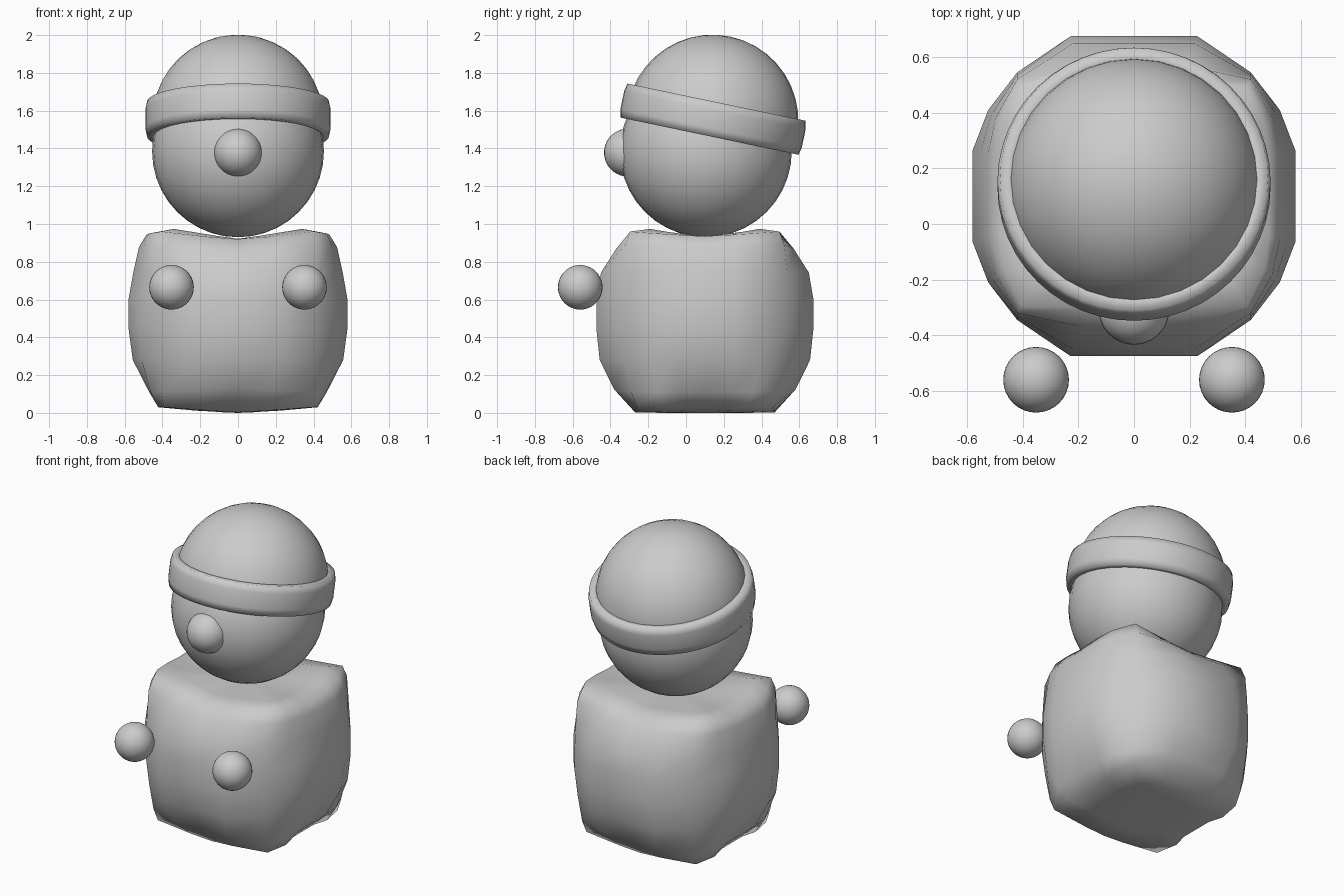
import bpy, bmesh, math
from mathutils import Matrix, Vector

if "Cube" in bpy.data.objects:
    bpy.data.objects.remove(bpy.data.objects["Cube"])

grey = bpy.data.materials.new("plain_grey")
grey.diffuse_color = (0.6, 0.6, 0.6, 1)
grey.use_nodes = True
grey.node_tree.nodes["Principled BSDF"].inputs["Base Color"].default_value = grey.diffuse_color

CY = 0.105                      # depth of the body and head axis
TILT = math.radians(-11.8)      # hat leans backwards
HAT = Vector((0, 0.14, 1.55))


def finish(name, bm):
    bmesh.ops.recalc_face_normals(bm, faces=bm.faces)
    for f in bm.faces:
        f.smooth = True
    me = bpy.data.meshes.new(name)
    bm.to_mesh(me)
    bm.free()
    me.materials.append(grey)
    ob = bpy.data.objects.new(name, me)
    bpy.context.collection.objects.link(ob)
    return ob


def ball(name, loc, r, tilt=0.0):
    bm = bmesh.new()
    bmesh.ops.create_uvsphere(bm, u_segments=32, v_segments=20, radius=r)
    bm.transform(Matrix.Translation(loc) @ Matrix.Rotation(tilt, 4, 'X'))
    return finish(name, bm)


def skin(bm, rings):
    for a, b in zip(rings, rings[1:]):
        n = len(a)
        for i in range(n):
            j = (i + 1) % n
            bm.faces.new((a[i], a[j], b[j], b[i]))


def cap(bm, ring, z):
    c = bm.verts.new((0, CY, z))
    for i in range(len(ring)):
        bm.faces.new((ring[i], ring[(i + 1) % len(ring)], c))


# Body: rounded block, each level gives
# side half width, front half depth, corner x, corner y, and heights at side, front, corner
LEVELS = [
    (.22, .22, .20, .20, .012, .000, .012),
    (.395, .37, .395, .36, .03, .003, .03),
    (.47, .48, .405, .39, .11, .13, .11),
    (.557, .557, .415, .42, .28, .28, .28),
    (.58, .575, .42, .445, .45, .45, .45),
    (.58, .575, .42, .445, .60, .60, .60),
    (.553, .55, .42, .435, .75, .74, .75),
    (.525, .47, .42, .42, .87, .86, .89),
    (.485, .40, .405, .395, .935, .92, .96),
    (.37, .29, .34, .29, .935, .922, .974),
]


def body_ring(bm, lv):
    X, Y, cx, cy, zs, zf, zc = lv
    k = X / .58
    m = Y / .58
    quarter = [
        (X, 0, zs),
        (X, .165 * k, zs * .7 + zc * .3),
        (X * .4 + cx * .6 + .04 * k, .31 * k, zs * .4 + zc * .6),
        (cx, cy, zc),
        (.23 * m, Y, zf * .7 + zc * .3),
    ]
    front = (0, Y, zf)
    pts = quarter + [front]
    pts += [(-x, y, z) for x, y, z in reversed(quarter)]
    pts += [(x, -y, z) for x, y, z in reversed(pts[1:-1])]
    return [bm.verts.new((x, y + CY - .005, z)) for x, y, z in pts]


bm = bmesh.new()
rings = [body_ring(bm, lv) for lv in LEVELS]
skin(bm, rings)
cap(bm, rings[0], 0.0)
cap(bm, rings[-1], .915)
finish("body", bm)

# Head, nose and floating hands
ball("head", (0, CY, 1.385), .455)
ball("nose", (0, -.307, 1.378), .127)
for side, x in (("left", -.352), ("right", .352)):
    ball(side + "_hand", (x, -.56, .665), .118)

# Hat dome and its band, leaning back together
ball("hat_dome", HAT - Vector((0, 0, .003)), .455, TILT)

bm = bmesh.new()
profile = [(.42, .092), (.482, .092), (.491, .05), (.491, -.05), (.482, -.092), (.42, -.092)]
N = 48
loops = [[bm.verts.new((r * math.cos(2 * math.pi * i / N), r * math.sin(2 * math.pi * i / N), z))
          for i in range(N)] for r, z in profile]
skin(bm, loops + loops[:1])
bm.transform(Matrix.Translation(HAT + Vector((0, .003, .005))) @ Matrix.Rotation(TILT, 4, 'X'))
finish("hat_band", bm)
